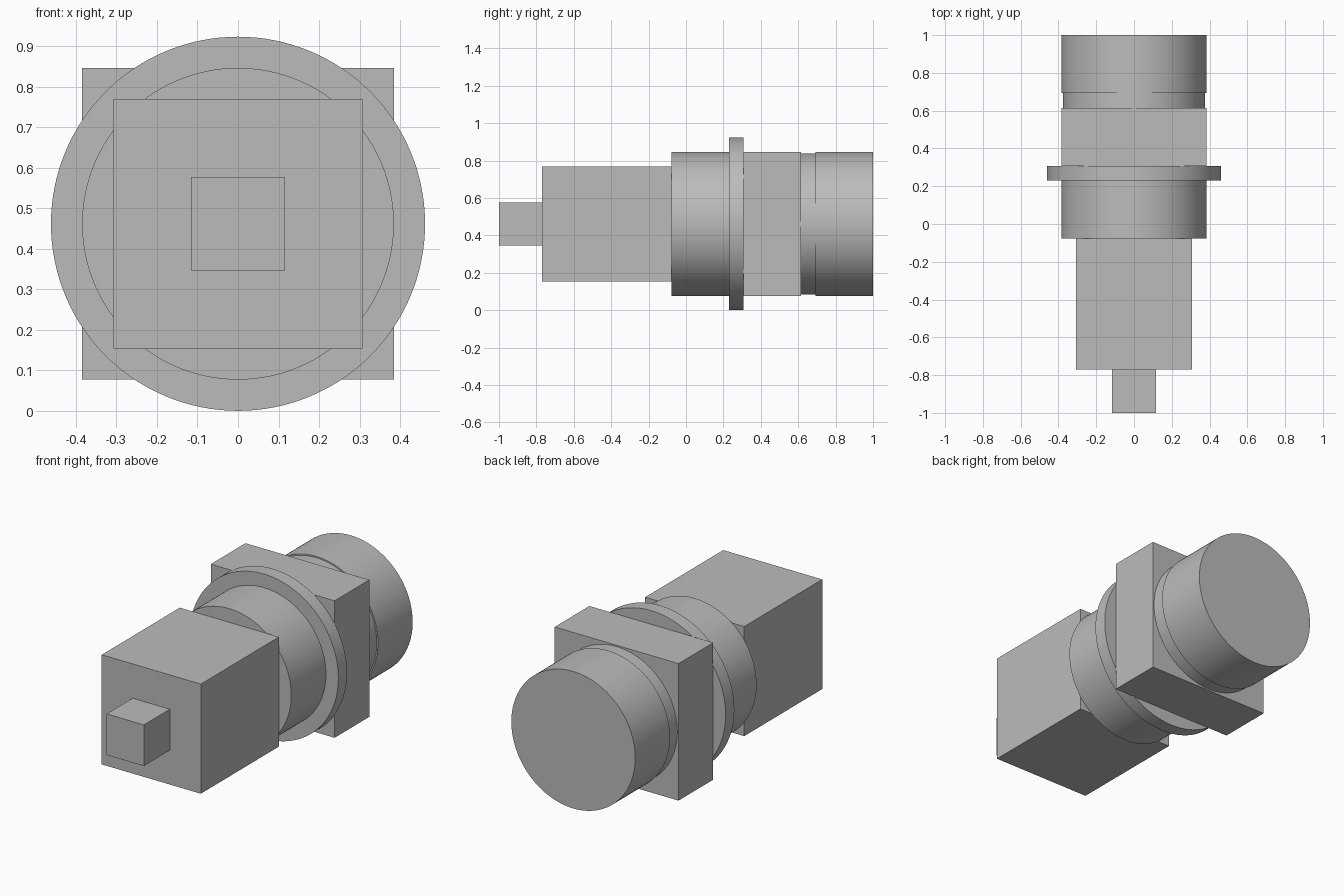
import bpy
import math

cube = bpy.data.objects.get("Cube")
if cube:
    bpy.data.objects.remove(cube, do_unlink=True)

U = 2 / 26        # module: the body is 26 modules long
AXIS_Z = 6 * U    # height of the shared centre axis

grey = bpy.data.materials.new("plain grey")
grey.use_nodes = True
colour = (0.5, 0.5, 0.5, 1)
grey.diffuse_color = colour
grey.node_tree.nodes["Principled BSDF"].inputs["Base Color"].default_value = colour


def finish(name):
    part = bpy.context.object
    part.name = name
    part.data.materials.append(grey)
    return part


def block(name, start, length, half):
    """Square block along y, measured in modules from the front."""
    y = (start + length / 2) * U - 1
    bpy.ops.mesh.primitive_cube_add(size=1, location=(0, y, AXIS_Z))
    part = finish(name)
    part.scale = (2 * half * U, length * U, 2 * half * U)
    bpy.ops.object.transform_apply(location=False, rotation=False, scale=True)


def drum(name, start, length, radius):
    """Round section along y, measured in modules from the front."""
    y = (start + length / 2) * U - 1
    bpy.ops.mesh.primitive_cylinder_add(vertices=128, radius=radius * U, depth=length * U,
                                        location=(0, y, AXIS_Z), rotation=(math.pi / 2, 0, 0))
    finish(name)
    bpy.ops.object.shade_smooth_by_angle(angle=math.radians(30))


# Parts from front to back
block("front_stub", 0, 3, 1.5)
block("front_housing", 3, 9, 4)
drum("front_barrel", 12, 4, 5)
drum("flange", 16, 1, 6)
block("square_plate", 17, 4, 5)
drum("neck", 21, 1, 4.9)
drum("rear_barrel", 22, 4, 5)
